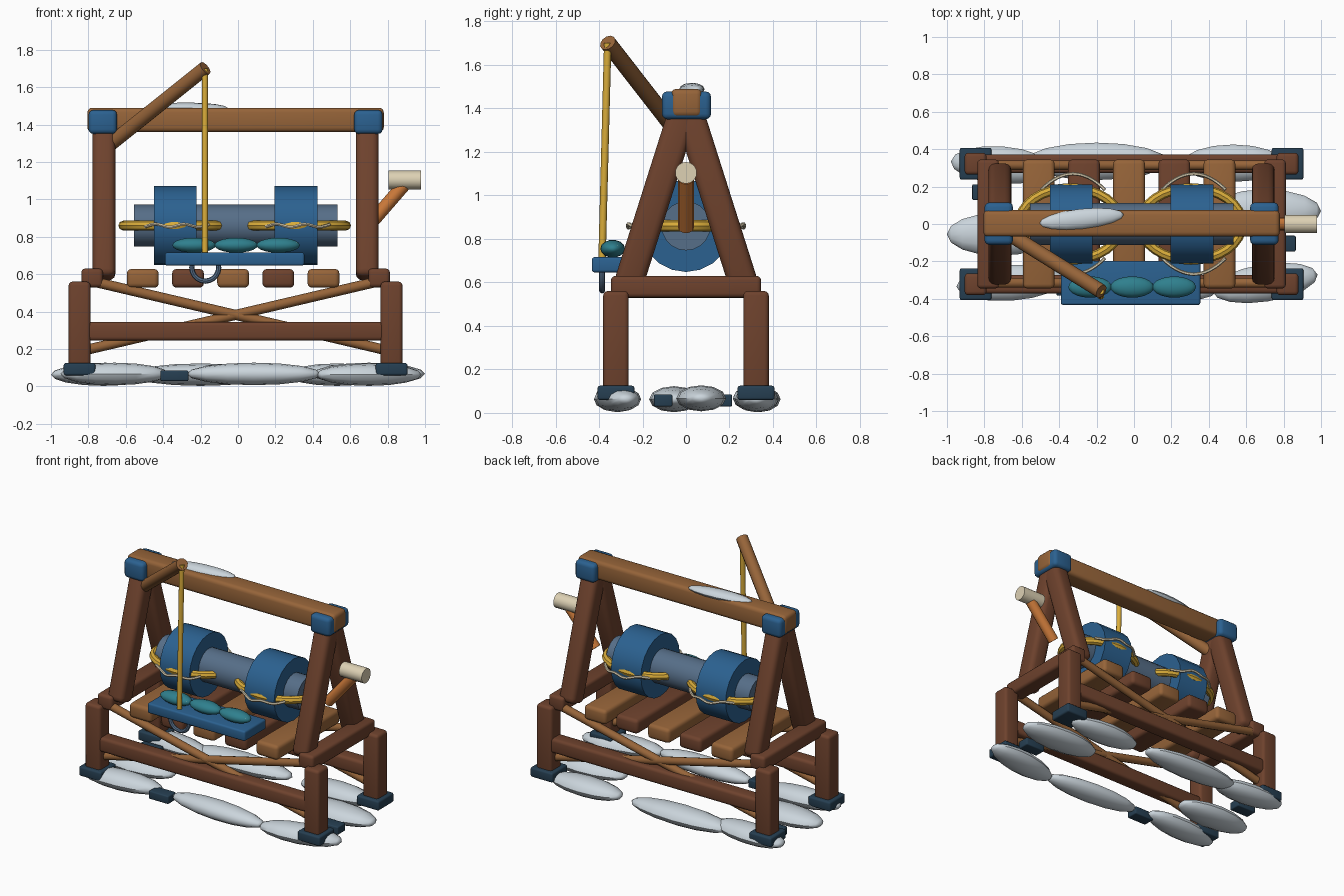
import bpy, bmesh, math
from mathutils import Vector, Matrix

cube = bpy.data.objects.get("Cube")
if cube:
    bpy.data.objects.remove(cube, do_unlink=True)

CX = -0.013  # centre line of the frame


def material(name, hexcode):
    srgb = [int(hexcode[i:i + 2], 16) / 255 for i in (0, 2, 4)]
    col = [c / 12.92 if c < 0.04 else ((c + 0.055) / 1.055) ** 2.4 for c in srgb] + [1]
    m = bpy.data.materials.new(name)
    m.use_nodes = True
    m.diffuse_color = col
    m.node_tree.nodes["Principled BSDF"].inputs["Base Color"].default_value = col
    return m


DARK = material("dark wood", "6E422D")
LIGHT = material("light wood", "966439")
ORANGE = material("orange wood", "CC7A3A")
BLUE = material("painted blue", "2B6190")
SLATE = material("slate metal", "566E88")
IRON = material("dark iron", "263F52")
TEAL = material("teal fish", "2F808E")
YELLOW = material("yellow rope", "D9AC3A")
BEIGE = material("pale cord", "DDD1B4")
SNOW = material("snow", "CBD5DC")


def finish(name, bm, mat, matrix=Matrix()):
    """Smooth shallow edges, keep the rest sharp, and link the part."""
    bm.transform(matrix)
    bmesh.ops.recalc_face_normals(bm, faces=bm.faces[:])
    for f in bm.faces:
        f.smooth = True
    for e in bm.edges:
        e.smooth = e.calc_face_angle(0) < math.radians(42)
    me = bpy.data.meshes.new(name)
    bm.to_mesh(me)
    bm.free()
    me.materials.append(mat)
    ob = bpy.data.objects.new(name, me)
    bpy.context.collection.objects.link(ob)
    return ob


def aim(a, b):
    """Matrix that puts local z along the line from a to b, centred between."""
    a, b = Vector(a), Vector(b)
    return Matrix.Translation((a + b) / 2) @ (b - a).to_track_quat('Z', 'Y').to_matrix().to_4x4()


def box(name, loc, size, mat, bevel=0.02, matrix=None):
    bm = bmesh.new()
    bmesh.ops.create_cube(bm, size=1)
    bmesh.ops.scale(bm, vec=size, verts=bm.verts)
    bmesh.ops.bevel(bm, geom=bm.edges[:], offset=bevel, segments=3, profile=0.5, affect='EDGES')
    return finish(name, bm, mat, matrix or Matrix.Translation(loc))


def rod(name, a, b, r, mat, sides=16, bevel=0.0):
    bm = bmesh.new()
    bmesh.ops.create_cone(bm, cap_ends=True, segments=sides, radius1=r, radius2=r,
                          depth=(Vector(b) - Vector(a)).length)
    if bevel:
        rim = [e for e in bm.edges if any(len(f.verts) > 4 for f in e.link_faces)]
        bmesh.ops.bevel(bm, geom=rim, offset=bevel, segments=2, profile=0.5, affect='EDGES')
    return finish(name, bm, mat, aim(a, b))


def lump(name, loc, half, mat, turn=0, sides=12, rings=8):
    """Spindle-like ellipsoid with its poles along x."""
    bm = bmesh.new()
    bmesh.ops.create_uvsphere(bm, u_segments=sides, v_segments=rings, radius=1)
    bm.transform(Matrix.Rotation(math.pi / 2, 4, 'Y'))
    bmesh.ops.scale(bm, vec=half, verts=bm.verts)
    return finish(name, bm, mat,
                  Matrix.Translation(loc) @ Matrix.Rotation(math.radians(turn), 4, 'Z'))


def tube(name, pts, r, mat, closed=False, res=8):
    """Round tube along a list of points."""
    pts = [Vector(p) for p in pts]
    n = len(pts)
    bm = bmesh.new()
    loops = []
    for i, p in enumerate(pts):
        a = pts[(i - 1) % n] if closed or i else p
        b = pts[(i + 1) % n] if closed or i < n - 1 else p
        t = (b - a).normalized()
        up = Vector((0, 0, 1)) if abs(t.z) < 0.99 and not name.startswith("hook") else Vector((0, 1, 0))
        u = t.cross(up).normalized()
        w = u.cross(t)
        angles = [math.tau * k / res for k in range(res)]
        loops.append([bm.verts.new(p + r * (u * math.cos(g) + w * math.sin(g))) for g in angles])
    for i in range(n if closed else n - 1):
        A, B = loops[i], loops[(i + 1) % n]
        for k in range(res):
            bm.faces.new((A[k], A[(k + 1) % res], B[(k + 1) % res], B[k]))
    if not closed:
        bm.faces.new(loops[0])
        bm.faces.new(loops[-1])
    return finish(name, bm, mat)


# Base frame: legs, feet, side beams, A-shaped posts and ridge joints
for sx, side in ((1, "left"), (-1, "right")):
    for sy, end in ((-1, "front"), (1, "back")):
        tag = f"{end}_{side}"
        x, y = CX + sx * 0.834, sy * 0.322
        box("leg_" + tag, (x, y, 0.315), (0.117, 0.117, 0.49), DARK)
        box("foot_" + tag, (x, y, 0.092), (0.17, 0.17, 0.066), IRON, 0.012)
        px = CX + sx * 0.704
        box("post_" + tag, None, (0.122, 0.135, 0.86), DARK, 0.035,
            aim((px, sy * 0.27, 0.575), (px, sy * 0.008, 1.4)))
    box("side_beam_" + side, (CX + sx * 0.767, 0, 0.58), (0.115, 0.69, 0.1), DARK)
    box("ridge_joint_" + side, (CX + sx * 0.71, 0.002, 1.414), (0.152, 0.226, 0.128), BLUE, 0.025)

# Long rails and crossed braces, front and back
for sy, end in ((-1, "front"), (1, "back")):
    box("rail_" + end, (CX, sy * 0.322, 0.295), (1.62, 0.1, 0.1), DARK)
    for sx, lean in ((1, "a"), (-1, "b")):
        rod(f"brace_{end}_{lean}", (CX - sx * 0.8, sy * 0.315, 0.57),
            (CX + sx * 0.8, sy * 0.315, 0.195), 0.027, LIGHT, 10)

# Deck slats in alternating wood
for i in range(5):
    box(f"slat_{i + 1}", (-0.026 + (i - 2) * 0.2415, 0, 0.578), (0.17, 0.69, 0.1),
        DARK if i % 2 else LIGHT, 0.024)

# Ridge beam
box("ridge_beam", (CX, 0.003, 1.425), (1.585, 0.142, 0.13), LIGHT, 0.025)

# Roller with two drums
AXIS = 0.86
rod("roller", (-0.557, 0, AXIS), (0.531, 0, AXIS), 0.113, SLATE, 20)
for x, tag in ((-0.336, "right"), (0.31, "left")):
    rod("drum_" + tag, (x - 0.114, 0, AXIS), (x + 0.114, 0, AXIS), 0.212, BLUE, 20)
    # Rope loop round the drum, with pale cord bulging over it
    loop = [math.tau * k / 32 for k in range(32)]
    tube("rope_loop_" + tag, [(x - 0.005 + 0.273 * math.cos(g), 0.192 * math.sin(g), AXIS)
                              for g in loop], 0.026, YELLOW, True)
    for sy, end in ((-1, "front"), (1, "back")):
        span = [k / 10 for k in range(-10, 11)]
        tube(f"cord_{end}_{tag}",
             [(x + 0.01 + 0.17 * s, sy * (0.268 - 0.085 * s * s), AXIS + 0.008 * math.sin(7 * s))
              for s in span], 0.009, BEIGE, False, 6)

# Crank
rod("crank_arm", (0.69, 0, 0.85), (0.885, 0, 1.075), 0.036, ORANGE, 12)
rod("crank_grip", (0.805, 0, 1.104), (0.978, 0, 1.104), 0.05, BEIGE, 14)

# Hoist arm and hanging rope
rod("hoist_arm", (-0.69, -0.04, 1.29), (-0.175, -0.36, 1.702), 0.039, LIGHT, 12)
rod("hoist_rope", (-0.177, -0.36, 1.70), (-0.177, -0.386, 0.71), 0.017, YELLOW, 10)

# Tray with three fish, and the hook beneath
box("tray", (-0.018, -0.315, 0.681), (0.745, 0.236, 0.07), BLUE, 0.012)
for i in range(3):
    x = -0.235 + i * 0.225
    lump(f"fish_{i + 1}", (x, -0.337, 0.755), (0.116, 0.057, 0.041), TEAL, 0, 14, 10)
    for sy in (-1, 1):
        lump(f"fish_{i + 1}_eye_{'front' if sy < 0 else 'back'}",
             (x + 0.092, -0.337 + sy * 0.018, 0.762), (0.01, 0.01, 0.01), BEIGE, 0, 8, 6)
tube("hook", [(-0.175 + 0.072 * math.cos(g), -0.386, 0.635 + 0.072 * math.sin(g))
              for g in (math.pi + 0.1 * math.pi * k for k in range(-1, 12))], 0.014, SLATE)

# Snow on the ridge and round the base: x, y, half length, half width, turn
lump("snow_ridge", (-0.28, 0.027, 1.488), (0.228, 0.054, 0.03), SNOW, 6)
drifts = [(0.70, -0.315, 0.285, 0.1, 9), (0.70, 0.07, 0.3, 0.115, 0),
          (0.53, 0.325, 0.27, 0.1, 0), (0.085, -0.335, 0.36, 0.085, -3),
          (-0.20, 0.335, 0.38, 0.1, 0), (-0.66, -0.315, 0.29, 0.095, 4),
          (-0.72, -0.055, 0.28, 0.115, 0), (-0.71, 0.315, 0.27, 0.1, -4)]
for i, (x, y, hl, hw, turn) in enumerate(drifts):
    lump(f"snow_drift_{i + 1}", (x, y, 0.063 + 0.004 * (i % 2)), (hl, hw, 0.06), SNOW, turn)

# Loose iron blocks between the drifts
for i, (x, y) in enumerate(((-0.34, -0.34), (0.79, -0.105), (-0.79, 0.17))):
    box(f"iron_block_{i + 1}", (x, y, 0.057), (0.15, 0.085, 0.056), IRON, 0.008)
